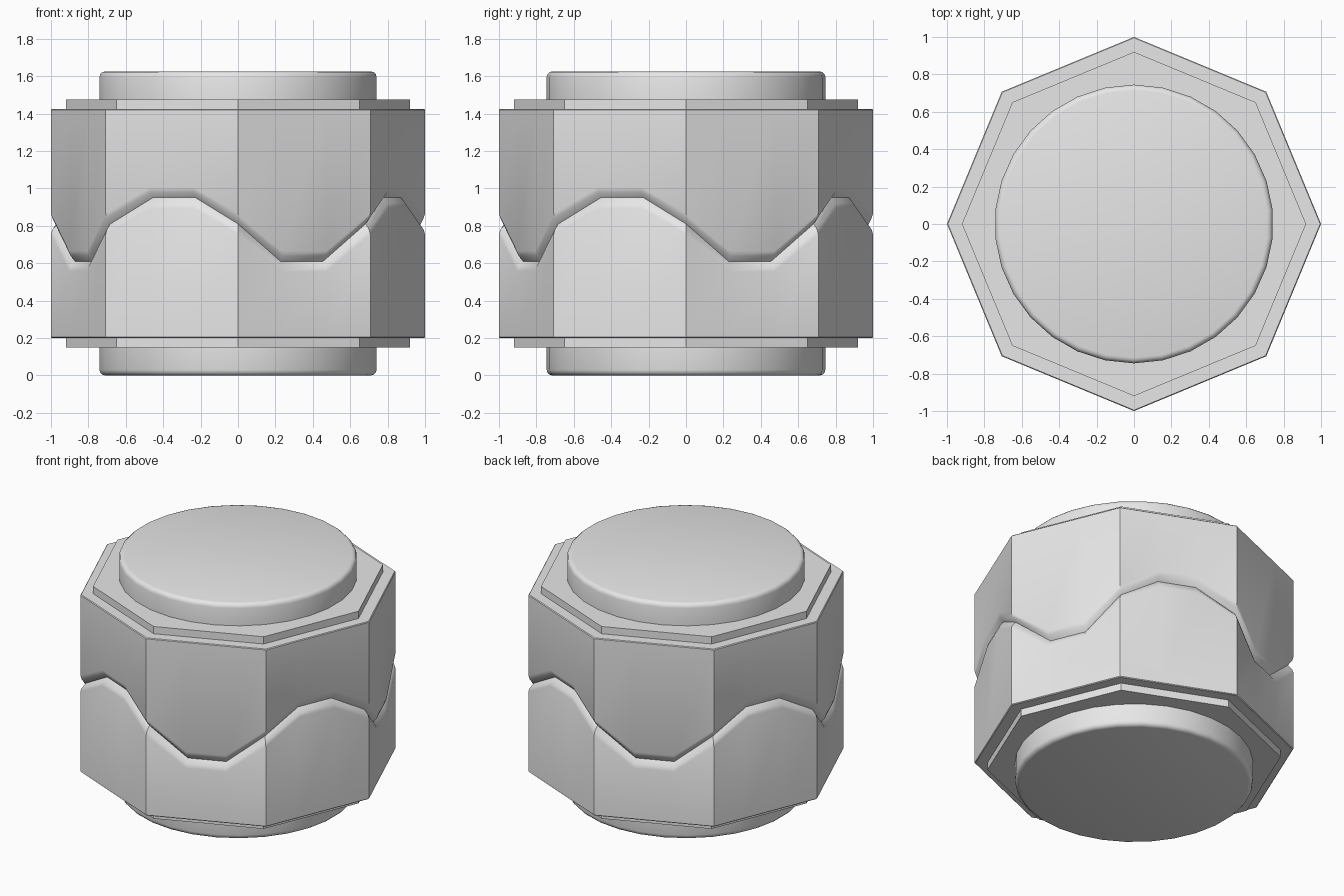
import bpy
import bmesh
from math import sin, cos, pi, radians

if "Cube" in bpy.data.objects:
    bpy.data.objects.remove(bpy.data.objects["Cube"], do_unlink=True)

grey = bpy.data.materials.new("light_grey")
grey.use_nodes = True
grey.diffuse_color = (0.8, 0.8, 0.8, 1)
bsdf = next(n for n in grey.node_tree.nodes if n.type == "BSDF_PRINCIPLED")
bsdf.inputs["Base Color"].default_value = grey.diffuse_color


def stack(name, rings):
    """Bridge a pile of equal-sized rings and cap both ends."""
    bm = bmesh.new()
    loops = [[bm.verts.new(p) for p in ring] for ring in rings]
    n = len(loops[0])
    for low, high in zip(loops, loops[1:]):
        for i in range(n):
            j = (i + 1) % n
            bm.faces.new((low[i], low[j], high[j], high[i]))
    bm.faces.new(loops[0])
    bm.faces.new(loops[-1])
    bmesh.ops.recalc_face_normals(bm, faces=bm.faces)
    mesh = bpy.data.meshes.new(name)
    bm.to_mesh(mesh)
    bm.free()
    mesh.materials.append(grey)
    obj = bpy.data.objects.new(name, mesh)
    bpy.context.collection.objects.link(obj)
    bpy.ops.object.select_all(action="DESELECT")
    obj.select_set(True)
    bpy.context.view_layer.objects.active = obj
    bpy.ops.object.shade_smooth_by_angle(angle=radians(35))
    return obj


def polygon(sides, radius, z):
    """Regular ring with one corner on +y."""
    angles = [pi / 2 + 2 * pi * i / sides for i in range(sides)]
    return [(radius * cos(a), radius * sin(a), z) for a in angles]


def wavy_octagon(radius, z=None, offset=0):
    """Octagon with each side split in three; its height is flat or a wave."""
    ring = []
    for k in range(8):
        a, b = k * pi / 4, (k + 1) * pi / 4
        crest = 0.95 if k % 2 else 0.61
        for step, wave in enumerate((0.81, crest, crest)):
            t = step / 3
            x = radius * (cos(a) * (1 - t) + cos(b) * t)
            y = radius * (sin(a) * (1 - t) + sin(b) * t)
            ring.append((x, y, wave + offset if z is None else z))
    return ring


# Octagonal body with a wavy groove around its middle
groove = [(1, -0.055), (0.992, -0.03), (0.965, 0), (0.992, 0.03), (1, 0.055)]
stack("body", [wavy_octagon(0.995, 0.2), wavy_octagon(1, 0.205)]
      + [wavy_octagon(r, offset=d) for r, d in groove]
      + [wavy_octagon(1, 1.42), wavy_octagon(0.995, 1.425)])

# Thin octagonal plates and round caps at both ends
MIDDLE = 0.8125
BEVEL = 0.03
for side, sign in (("top", 1), ("bottom", -1)):
    stack(side + "_plate", [polygon(8, 0.92, MIDDLE + sign * h)
                            for h in (0.6, 0.6625)])
    rings = [polygon(30, 0.745, MIDDLE + sign * 0.65)]
    for i in range(4):
        a = i * pi / 6
        rings.append(polygon(30, 0.745 - BEVEL * (1 - cos(a)),
                             MIDDLE + sign * (0.8125 - BEVEL * (1 - sin(a)))))
    stack(side + "_cap", rings)
